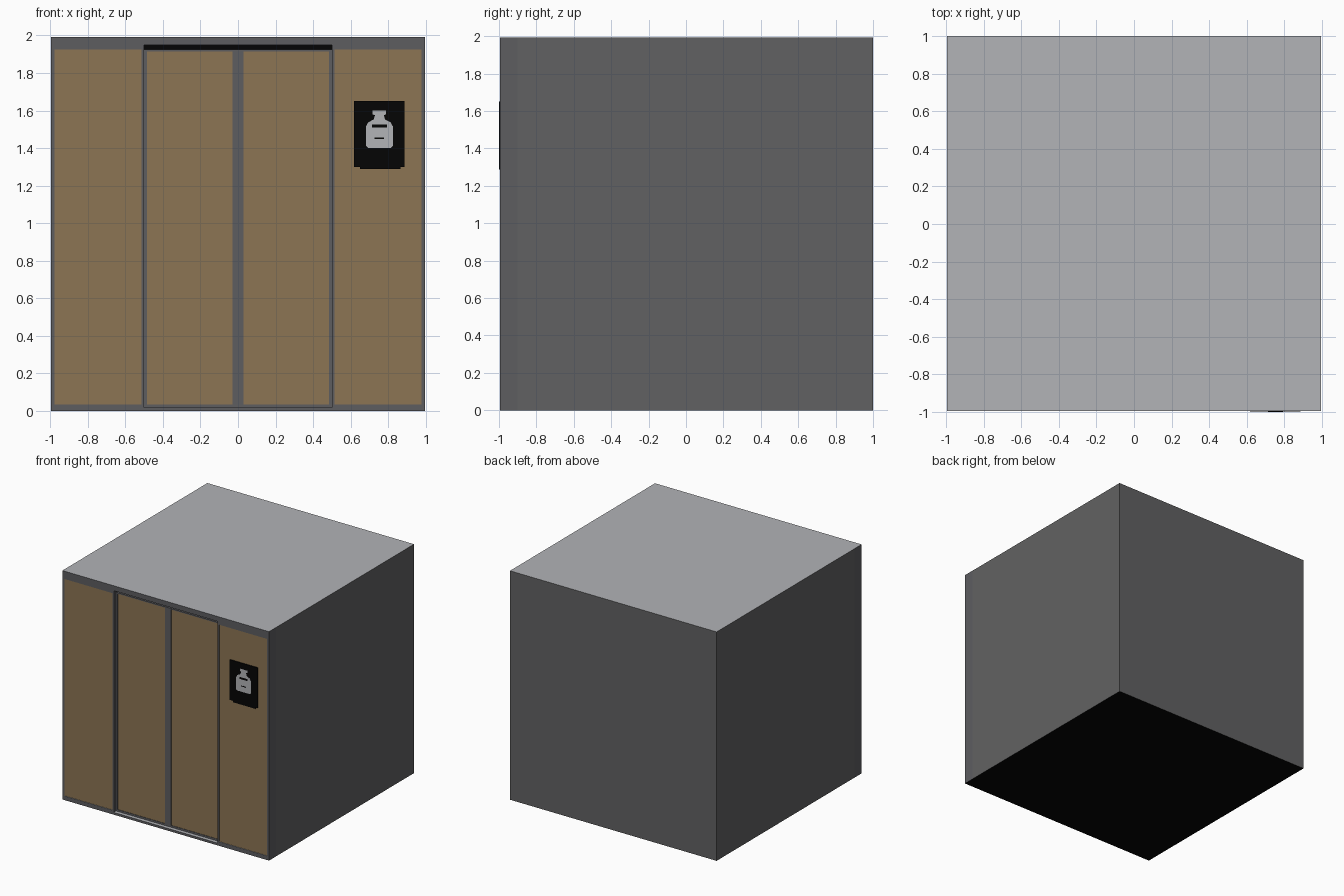
import bpy, bmesh
from mathutils import Vector

if "Cube" in bpy.data.objects:
    bpy.data.objects.remove(bpy.data.objects["Cube"])


def mat(name, r, g, b):
    m = bpy.data.materials.new(name)
    m.diffuse_color = (r, g, b, 1)
    m.use_nodes = True
    m.node_tree.nodes["Principled BSDF"].inputs["Base Color"].default_value = m.diffuse_color
    return m


GREY = mat("wall grey", 0.121, 0.121, 0.123)
LIGHT = mat("light grey", 0.445, 0.453, 0.475)
FRAME = mat("frame grey", 0.109, 0.110, 0.118)
WOOD = mat("tan panel", 0.262, 0.177, 0.087)
BLACK = mat("black", 0.0013, 0.0013, 0.0013)


def finish(name, bm, mats):
    """Three materials mean: sides, upward faces, downward faces."""
    bmesh.ops.recalc_face_normals(bm, faces=bm.faces)
    if len(mats) == 3:
        for f in bm.faces:
            if f.normal.z > 0.9:
                f.material_index = 1
            elif f.normal.z < -0.9:
                f.material_index = 2
    me = bpy.data.meshes.new(name)
    bm.to_mesh(me)
    bm.free()
    for m in mats:
        me.materials.append(m)
    ob = bpy.data.objects.new(name, me)
    bpy.context.collection.objects.link(ob)
    return ob


def box(name, x, y, z, *mats):
    """Box from (min, max) ranges."""
    bm = bmesh.new()
    bmesh.ops.create_cube(bm, size=1)
    for v in bm.verts:
        v.co = Vector([r[0] if c < 0 else r[1] for r, c in zip((x, y, z), v.co)])
    return finish(name, bm, mats)


def prism(name, pts, y, m):
    """Front-view outline (x, z) extruded between two y values."""
    bm = bmesh.new()
    face = bm.faces.new([bm.verts.new((px, y[0], pz)) for px, pz in pts])
    ext = bmesh.ops.extrude_face_region(bm, geom=[face])
    for v in ext["geom"]:
        if isinstance(v, bmesh.types.BMVert):
            v.co.y = y[1]
    return finish(name, bm, [m])


def framed_panel(name, x, z, px, pz, y, mats):
    """Four frame strips (outer x, z) around a slightly sunken tan panel (px, pz)."""
    box(name + "_stile_a", (x[0], px[0]), y, z, *mats)
    box(name + "_stile_b", (px[1], x[1]), y, z, *mats)
    box(name + "_bottom_rail", px, y, (z[0], pz[0]), *mats)
    box(name + "_top_rail", px, y, (pz[1], z[1]), *mats)
    box(name + "_panel", px, (y[0] + 0.004, y[1]), pz, WOOD)


W, H = 0.995, 1.993
FY = -0.9945     # front plane
DY = -0.963      # door front
RY = -0.90       # back of the door recess
SHELL = [GREY, LIGHT, BLACK]
TRIM = [FRAME, LIGHT, BLACK]

# Cabin body with a lighter roof and black underside
box("cabin_body", (-W, W), (RY, 1.0), (0, H), *SHELL)

# Front frame above and below the doors, with a dark slot over the doors
box("header", (-0.5, 0.5), (FY, RY), (1.95, H), *TRIM)
box("threshold", (-0.5, 0.5), (FY, RY), (0, 0.02), *TRIM)
box("door_track", (-0.5, 0.5), (RY - 0.003, RY), (1.90, 1.95), BLACK)

for s, side in ((-1, "left"), (1, "right")):
    def rng(a, b):
        return tuple(sorted((s * a, s * b)))
    # Fixed side wall
    framed_panel(side + "_front_wall", rng(0.5, W), (0, H),
                 rng(0.514, 0.976), (0.036, 1.925), (FY, RY), TRIM)
    # Sliding door, set back
    framed_panel(side + "_door", rng(0.0005, 0.5), (0.02, 1.925),
                 rng(0.03, 0.485), (0.036, 1.915), (DY, RY - 0.015), [FRAME])

# Sign plate with a bottle pictogram
box("sign_plate", (0.617, 0.887), (-0.9985, -0.989), (1.30, 1.65), BLACK)
box("sign_lower_edge", (0.65, 0.865), (-0.9985, -0.989), (1.288, 1.30), BLACK)
cx = 0.753
half = [(0.062, 1.402), (0.072, 1.412), (0.072, 1.515), (0.06, 1.537),
        (0.03, 1.553), (0.024, 1.575), (0.036, 1.58), (0.036, 1.60)]
outline = [(cx + dx, z) for dx, z in half] + [(cx - dx, z) for dx, z in reversed(half)]
prism("bottle_pictogram", outline, (-0.9994, -0.998), LIGHT)
box("bottle_band", (cx - 0.04, cx + 0.04), (-1.0, -0.9985), (1.51, 1.527), BLACK)
box("bottle_mark", (cx - 0.025, cx + 0.025), (-1.0, -0.9985), (1.448, 1.456), BLACK)
